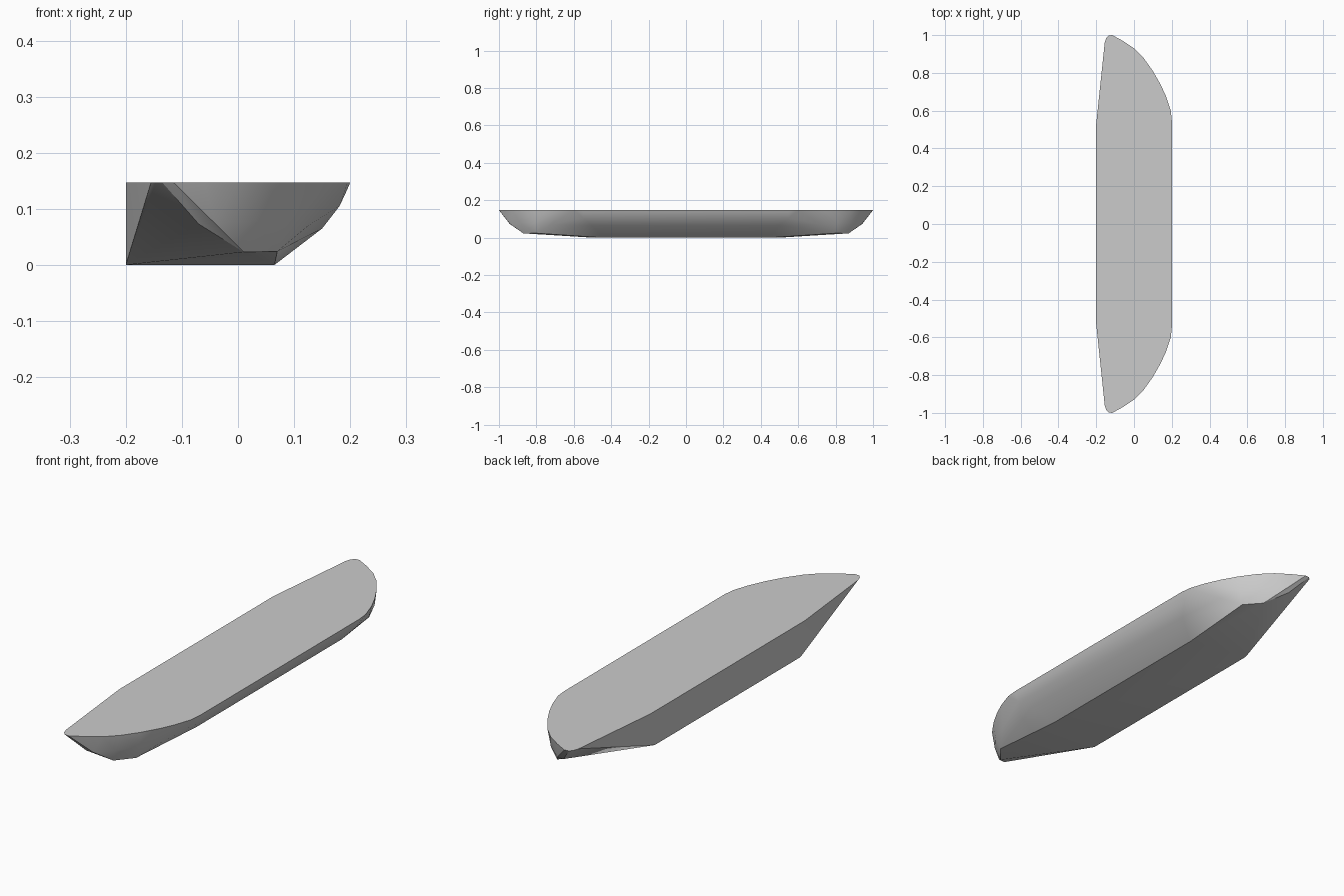
import bpy
import bmesh
import math

cube = bpy.data.objects.get("Cube")
if cube:
    bpy.data.objects.remove(cube, do_unlink=True)

DECK_Z = 0.147

# Deck outline from the flat wall around one end to the rounded side
deck_edge = [(-0.2, 0.53), (-0.155, 0.96), (-0.147, 0.985), (-0.135, 0.998),
             (-0.115, 1.0), (-0.06, 0.97), (0.0, 0.93), (0.05, 0.88),
             (0.1, 0.81), (0.14, 0.74), (0.17, 0.675), (0.195, 0.6), (0.2, 0.55)]

# Curved underside: bilge row, then keel corners
underside = [(-0.11, 0.99, 0.138), (-0.07, 0.942, 0.073), (-0.04, 0.94, 0.073),
             (0.03, 0.885, 0.078), (0.09, 0.81, 0.078), (0.125, 0.72, 0.07),
             (0.15, 0.5, 0.065), (0.181, 0.55, 0.105), (0.195, 0.55, 0.135),
             (0.01, 0.87, 0.023), (0.07, 0.8, 0.024),
             (0.065, 0.45, 0), (-0.2, 0.5, 0)]

# One skin around both mirrored ends
points = [(x, y, DECK_Z) for x, y in deck_edge] + underside
bm = bmesh.new()
for side in (-1, 1):
    for x, y, z in points:
        bm.verts.new((x, side * y, z))
hull = bmesh.ops.convex_hull(bm, input=bm.verts)
spare = {g for g in hull["geom_interior"] + hull["geom_unused"]
         if isinstance(g, bmesh.types.BMVert)}
bmesh.ops.delete(bm, geom=list(spare), context="VERTS")
bmesh.ops.dissolve_limit(bm, angle_limit=math.radians(0.5),
                         verts=bm.verts, edges=bm.edges)
bmesh.ops.recalc_face_normals(bm, faces=bm.faces)

mesh = bpy.data.meshes.new("half_hull")
bm.to_mesh(mesh)
bm.free()
obj = bpy.data.objects.new("half_hull", mesh)
bpy.context.collection.objects.link(obj)

# Plain grey
grey = bpy.data.materials.new("plain_grey")
grey.use_nodes = True
colour = (0.6, 0.6, 0.6, 1)
grey.diffuse_color = colour
grey.node_tree.nodes["Principled BSDF"].inputs["Base Color"].default_value = colour
mesh.materials.append(grey)

# Smooth underside with crisp deck and keel edges
bpy.ops.object.select_all(action="DESELECT")
obj.select_set(True)
bpy.context.view_layer.objects.active = obj
bpy.ops.object.shade_smooth_by_angle(angle=math.radians(30))
